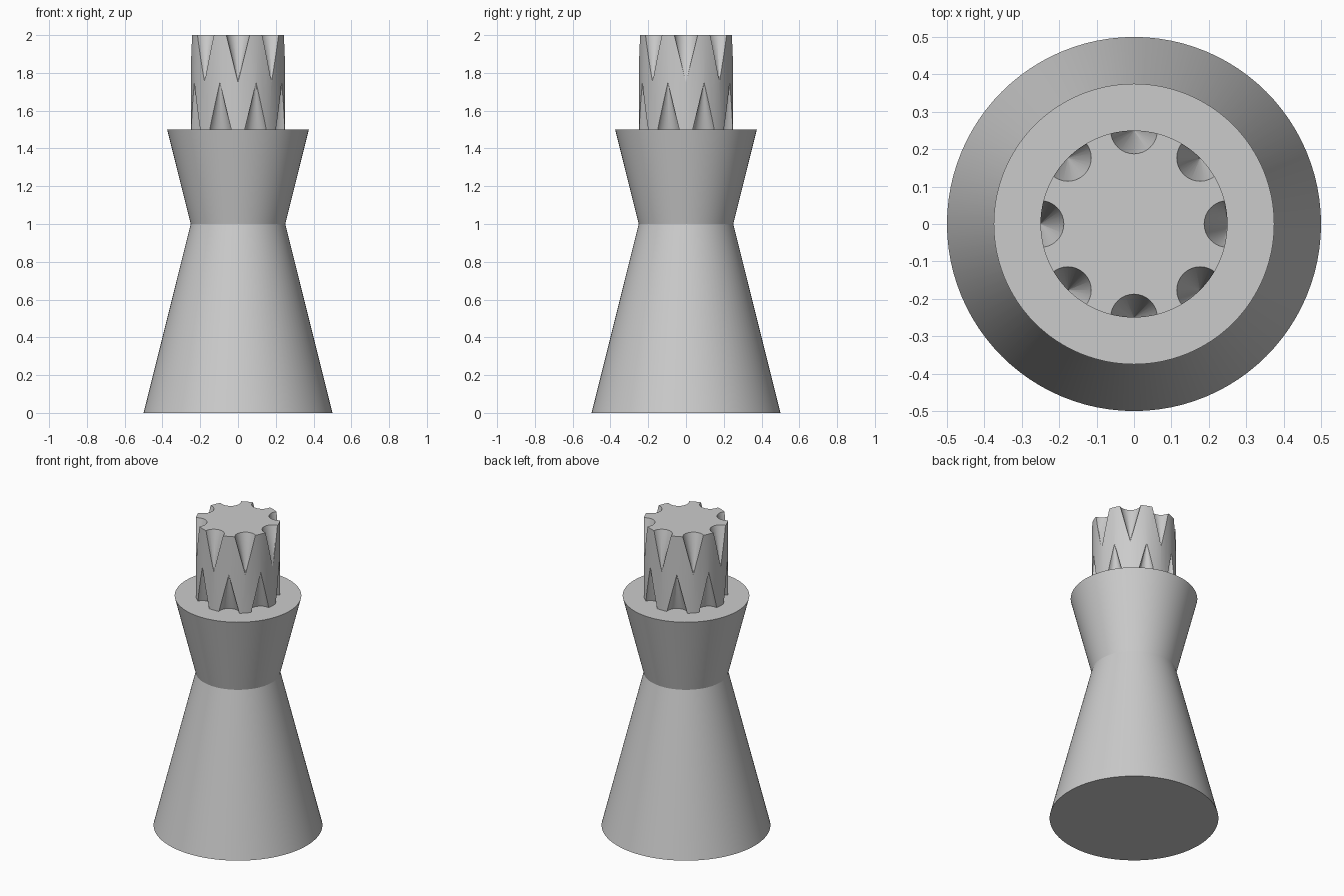
import bpy, bmesh, math
from mathutils import Matrix

if "Cube" in bpy.data.objects:
    bpy.data.objects.remove(bpy.data.objects["Cube"])

grey = bpy.data.materials.new("plain_grey")
grey.diffuse_color = (0.6, 0.6, 0.6, 1)
grey.use_nodes = True
grey.node_tree.nodes["Principled BSDF"].inputs["Base Color"].default_value = grey.diffuse_color
SEG = 96


def make_object(name, bm):
    bmesh.ops.recalc_face_normals(bm, faces=bm.faces)
    mesh = bpy.data.meshes.new(name)
    bm.to_mesh(mesh)
    bm.free()
    mesh.materials.append(grey)
    obj = bpy.data.objects.new(name, mesh)
    bpy.context.collection.objects.link(obj)
    return obj


def turned(name, profile):
    """Solid of revolution from (radius, z) points, with flat end caps."""
    bm = bmesh.new()
    rings = [[bm.verts.new((r * math.cos(2 * math.pi * i / SEG),
                            r * math.sin(2 * math.pi * i / SEG), z))
              for i in range(SEG)] for r, z in profile]
    for low, high in zip(rings, rings[1:]):
        for i in range(SEG):
            j = (i + 1) % SEG
            bm.faces.new((low[i], low[j], high[j], high[i]))
    bm.faces.new(rings[0])
    bm.faces.new(rings[-1])
    return make_object(name, bm)


def smooth(obj):
    bpy.ops.object.select_all(action='DESELECT')
    obj.select_set(True)
    bpy.context.view_layer.objects.active = obj
    bpy.ops.object.shade_smooth_by_angle(angle=math.radians(25))


# Waisted body and the post standing on it
body = turned("waisted_body", [(0.5, 0), (0.25, 1), (0.375, 1.5)])
post = turned("notched_post", [(0.25, 1.5), (0.25, 2)])

# Conical notches: eight from the top, eight staggered ones from the bottom
bm = bmesh.new()
DEPTH = 0.275   # runs a little past the post's end
for i in range(16):
    angle = i * math.pi / 8
    from_top = i % 2 == 0
    z = 1.75 + (DEPTH / 2 if from_top else -DEPTH / 2)
    r = 0.0625 * DEPTH / 0.25
    place = Matrix.Rotation(angle, 4, 'Z') @ Matrix.Translation((0.25, 0, z))
    bmesh.ops.create_cone(bm, cap_ends=True, segments=32, depth=DEPTH,
                          radius1=0 if from_top else r,
                          radius2=r if from_top else 0, matrix=place)
bmesh.ops.remove_doubles(bm, verts=bm.verts, dist=1e-5)
cutter = make_object("notch_cutter", bm)
cutter.hide_render = True

cut = post.modifiers.new("notches", 'BOOLEAN')
cut.operation = 'DIFFERENCE'
cut.solver = 'EXACT'
cut.object = cutter
bpy.ops.object.select_all(action='DESELECT')
post.select_set(True)
bpy.context.view_layer.objects.active = post
bpy.ops.object.modifier_apply(modifier=cut.name)
bpy.data.objects.remove(cutter)

smooth(body)
smooth(post)
